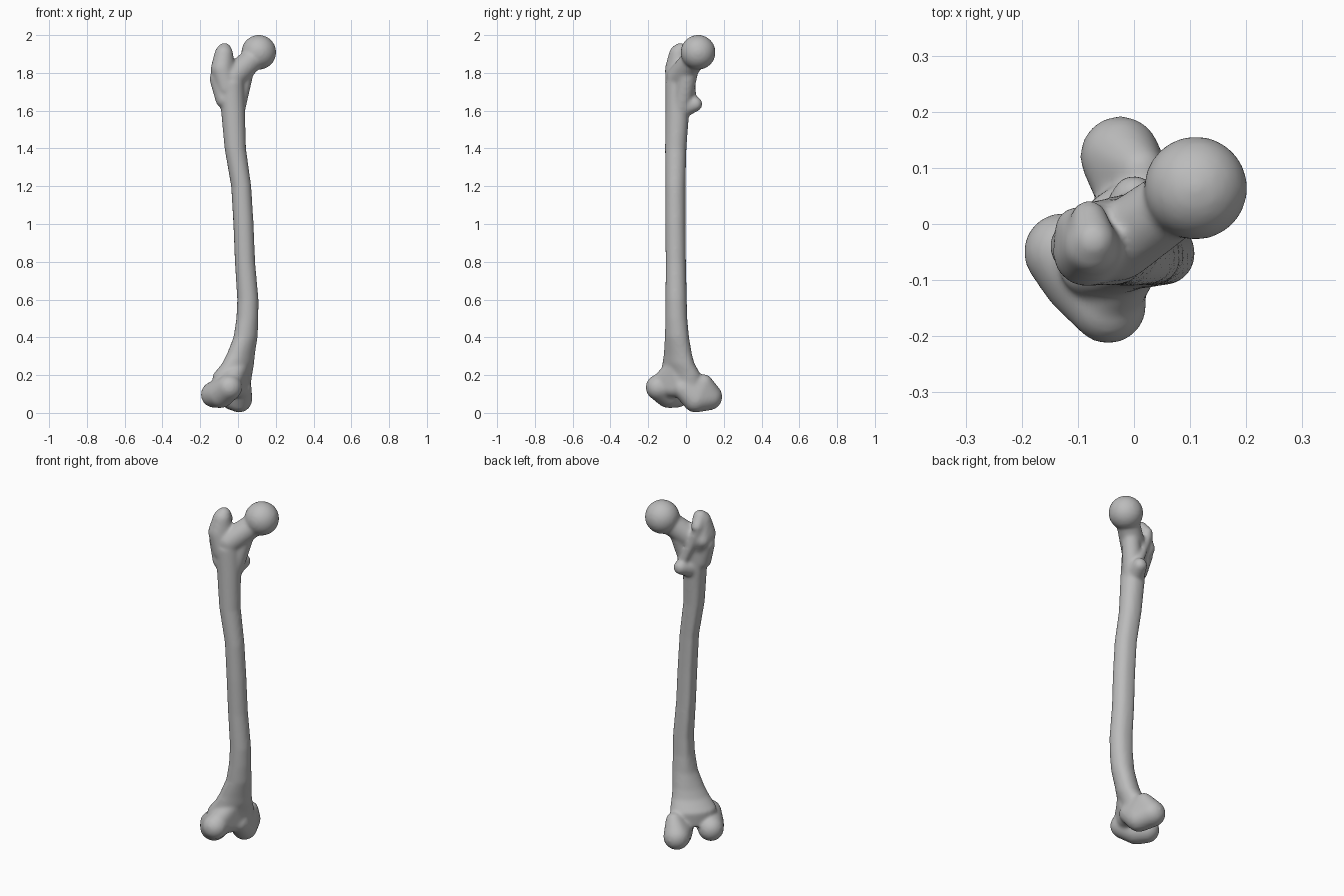
import bpy, bmesh, math
from mathutils import Vector

old = bpy.data.objects.get("Cube")
if old:
    bpy.data.objects.remove(old, do_unlink=True)

S = math.sqrt(0.5)
bone = bmesh.new()


def uv(u, v, z):
    """Knee frame: u runs inward, v backward, turned 45 degrees from x and y."""
    return Vector(((u - v) * S, (u + v) * S, z))


def add_part(part):
    bmesh.ops.recalc_face_normals(part, faces=part.faces)
    mesh = bpy.data.meshes.new("part")
    part.to_mesh(mesh)
    part.free()
    bone.from_mesh(mesh)
    bpy.data.meshes.remove(mesh)


def hull(*balls):
    """Convex skin stretched around balls given as (centre, radius)."""
    part = bmesh.new()
    for centre, radius in balls:
        made = bmesh.ops.create_icosphere(part, subdivisions=3, radius=radius)
        bmesh.ops.translate(part, verts=made["verts"], vec=Vector(centre))
    res = bmesh.ops.convex_hull(part, input=part.verts)
    inner = {g for g in res["geom_interior"] if isinstance(g, bmesh.types.BMVert)}
    bmesh.ops.delete(part, geom=list(inner), context="VERTS")
    add_part(part)


def loft(rings, sides=32):
    """Shaft through oval rings, with a raised ridge along the back."""
    part = bmesh.new()
    loops = []
    for x, y, z, ru, rv, ridge in rings:
        loop = []
        for i in range(sides):
            a = math.tau * i / sides
            bump = ridge * max(0, math.sin(a)) ** 8
            p = uv(ru * math.cos(a), rv * math.sin(a) + bump, z)
            loop.append(part.verts.new(p + Vector((x, y, 0))))
        loops.append(loop)
    for low, high in zip(loops, loops[1:]):
        for i in range(sides):
            j = (i + 1) % sides
            part.faces.new((low[i], low[j], high[j], high[i]))
    part.faces.new(loops[0])
    part.faces.new(loops[-1])
    add_part(part)


# Shaft: x, y, z, half width across, half width front to back, ridge
loft([
    (-.035, -.02, .12, .12, .07, 0),
    (-.03, -.025, .2, .125, .08, 0),
    (.0, -.04, .26, .10, .068, 0),
    (.015, -.043, .31, .085, .063, 0),
    (.04, -.048, .4, .068, .06, .004),
    (.05, -.052, .5, .059, .057, .01),
    (.053, -.053, .6, .056, .056, .012),
    (.038, -.055, .8, .053, .053, .014),
    (.03, -.057, 1.0, .053, .053, .014),
    (.018, -.057, 1.2, .052, .053, .014),
    (-.014, -.055, 1.4, .057, .056, .01),
    (-.026, -.046, 1.6, .064, .063, .005),
    (-.035, -.042, 1.75, .07, .065, 0),
])

# Ball head and neck
hull(((.11, .064, 1.909), .093))
hull(((.09, .05, 1.885), .062), ((-.03, -.035, 1.775), .068))
hull(((.035, .015, 1.81), .05), ((-.015, -.03, 1.6), .052))

# Large outer knob with its bent tip
hull(((-.085, -.052, 1.82), .06), ((-.075, -.04, 1.9), .05),
     ((-.1, -.01, 1.8), .042), ((-.06, -.055, 1.72), .055))
hull(((-.072, -.03, 1.92), .04), ((-.08, .01, 1.88), .033))
hull(((-.11, -.04, 1.77), .042), ((-.07, -.05, 1.66), .05))

# Crest down to the small rear knob
hull(((-.085, .01, 1.86), .028), ((-.01, .03, 1.68), .026))
hull(((0, .048, 1.635), .04), ((-.015, 0, 1.62), .05))

# Outer knee knuckle
hull((uv(-.125, .055, .097), .07), (uv(-.13, 0, .1), .075),
     (uv(-.135, -.07, .135), .069))

# Inner knee knuckle
hull((uv(.068, .103, .085), .072), (uv(.04, .03, .071), .069),
     (uv(0, -.025, .13), .055), (uv(.075, .06, .16), .045))

# Bridge joining both knuckles at the front
hull((uv(-.13, -.06, .145), .06), (uv(-.01, -.025, .13), .05),
     (uv(-.04, -.045, .24), .05))

# Fuse everything into one smooth bone
mesh = bpy.data.meshes.new("thigh_bone")
bone.to_mesh(mesh)
bone.free()
obj = bpy.data.objects.new("thigh_bone", mesh)
bpy.context.collection.objects.link(obj)

mat = bpy.data.materials.new("bone_grey")
mat.use_nodes = True
grey = (.5, .5, .5, 1)
mat.diffuse_color = grey
mat.node_tree.nodes["Principled BSDF"].inputs["Base Color"].default_value = grey
mesh.materials.append(mat)

fuse = obj.modifiers.new("fuse", "REMESH")
fuse.mode = "VOXEL"
fuse.voxel_size = .008
fuse.use_smooth_shade = True
soften = obj.modifiers.new("soften", "SMOOTH")
soften.factor = .5
soften.iterations = 14
for face in mesh.polygons:
    face.use_smooth = True
